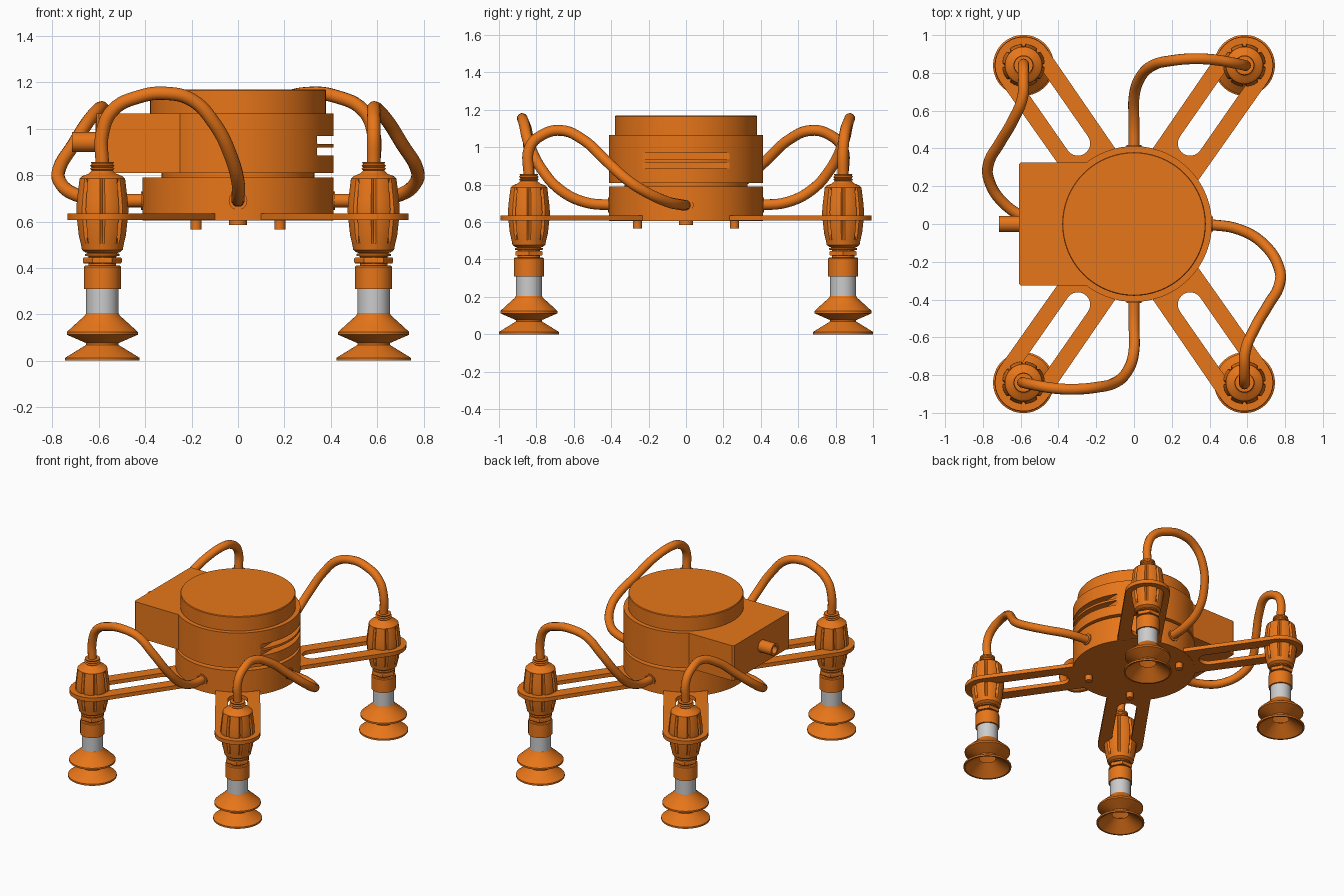
import bpy, bmesh, math
from mathutils import Matrix, Vector

if "Cube" in bpy.data.objects:
    bpy.data.objects.remove(bpy.data.objects["Cube"])

orange = bpy.data.materials.new("orange_plastic")
orange.diffuse_color = (0.8, 0.18, 0.01, 1)
orange.use_nodes = True
orange.node_tree.nodes["Principled BSDF"].inputs["Base Color"].default_value = orange.diffuse_color

LEG_X, LEG_Y = 0.585, 0.84
LEG_D = math.hypot(LEG_X, LEG_Y)
LEG_A = math.atan2(LEG_Y, LEG_X)


def finish(name, bm, mat=orange):
    bmesh.ops.remove_doubles(bm, verts=bm.verts, dist=1e-5)
    bmesh.ops.recalc_face_normals(bm, faces=bm.faces)
    me = bpy.data.meshes.new(name)
    bm.to_mesh(me)
    bm.free()
    ob = bpy.data.objects.new(name, me)
    bpy.context.collection.objects.link(ob)
    if mat:
        me.materials.append(mat)
    return ob


def smooth(ob, angle=30):
    bpy.ops.object.select_all(action='DESELECT')
    ob.select_set(True)
    bpy.context.view_layer.objects.active = ob
    bpy.ops.object.shade_smooth_by_angle(angle=math.radians(angle))
    return ob


def lathe(name, profile, segs=64, mat=orange, groove=None):
    """Spin (r, z) points about z; groove = (z0, z1, depth) cuts 8 flutes."""
    bm = bmesh.new()
    rings = []
    for i in range(segs):
        a = 2 * math.pi * i / segs
        ring = []
        for r, z in profile:
            if groove and groove[0] < z < groove[1] and i % (segs // 8) == 0:
                r -= groove[2]
            ring.append(bm.verts.new((r * math.cos(a), r * math.sin(a), z)))
        rings.append(ring)
    for i in range(segs):
        p, q = rings[i], rings[(i + 1) % segs]
        for k in range(len(profile) - 1):
            bm.faces.new((p[k], q[k], q[k + 1], p[k + 1]))
    return smooth(finish(name, bm, mat))


def prism(name, outline, depth, mat=orange):
    """Extrude a closed 3D outline along a vector."""
    bm = bmesh.new()
    f = bm.faces.new([bm.verts.new(p) for p in outline])
    ext = bmesh.ops.extrude_face_region(bm, geom=[f])
    bmesh.ops.translate(bm, vec=Vector(depth),
                        verts=[v for v in ext['geom'] if isinstance(v, bmesh.types.BMVert)])
    return finish(name, bm, mat)


def arc(cx, cy, r, a0, a1, n):
    return [(cx + r * math.cos(a0 + (a1 - a0) * i / n),
             cy + r * math.sin(a0 + (a1 - a0) * i / n)) for i in range(n + 1)]


# Round base with neck groove, and top cap
lathe("base_drum", [(0, .605), (.412, .605), (.412, .79), (.33, .79), (.33, .82), (0, .82)], 96)
lathe("top_cap", [(0, 1.05), (.38, 1.05), (.38, 1.165), (.376, 1.17), (0, 1.17)], 96)

# Housing: round drum merging into a square box on the left
half = math.pi - math.asin(.325 / .41)
outline = arc(0, 0, .412, -half, half, 80)
outline += [(-.60, .325), (-.61, .315), (-.61, -.315), (-.60, -.325)]
housing = prism("motor_housing", [(x, y, .81) for x, y in outline], (0, 0, .255))

# Two vent slots on the right side
for z in (.902, .952):
    pts = arc(.225, z, .017, -math.pi / 2, math.pi / 2, 8)
    pts += arc(-.225, z, .017, math.pi / 2, 3 * math.pi / 2, 8)
    cutter = prism("vent_cutter", [(.34, y, zz) for y, zz in pts], (.2, 0, 0), None)
    cutter.hide_render = True
    mod = housing.modifiers.new("vent", 'BOOLEAN')
    mod.operation, mod.solver, mod.object = 'DIFFERENCE', 'EXACT', cutter
    bpy.context.view_layer.objects.active = housing
    bpy.ops.object.modifier_apply(modifier="vent")
    bpy.data.objects.remove(cutter)
smooth(housing)

# Hollow air connector on the box end
conn = lathe("air_connector", [(.028, .06), (.028, .105), (.043, .105), (.043, -.01),
                               (0, -.01), (0, .06), (.028, .06)], 32)
conn.matrix_world = Matrix.Translation((-.61, 0, .943)) @ Matrix.Rotation(-math.pi / 2, 4, 'Y')

# Underside centre boss
lathe("centre_boss", [(0, .61), (.038, .61), (.038, .585), (0, .585)], 32)


def slotted_arm(name):
    """Flat bar along +x with a rounded tip and a long slot."""
    n, h = 16, math.pi / 2
    outer = arc(LEG_D, 0, .151, -h, h, n)
    outer += [(.37, .147 - .294 * i / n) for i in range(n + 1)]
    inner = arc(LEG_D, 0, .065, -h, h, n) + arc(.52, 0, .065, h, 3 * h, n)
    bm = bmesh.new()
    loops = [[bm.verts.new((x, y, z)) for x, y in pts]
             for pts, z in ((outer, .607), (outer, .635), (inner, .635), (inner, .607))]
    m = len(outer)
    for a in range(4):
        p, q = loops[a], loops[(a + 1) % 4]
        for i in range(m):
            j = (i + 1) % m
            bm.faces.new((p[i], p[j], q[j], q[i]))
    return smooth(finish(name, bm))


# Leg parts, modelled once at the origin
bellows = lathe("suction_cup", [
    (0, .19), (.05, .19), (.135, .118), (.055, .07), (.15, 0), (.161, 0), (.161, .012),
    (.07, .068), (.07, .076), (.153, .112), (.153, .124), (.125, .15), (.075, .195),
    (.07, .205), (0, .205)])
stem = lathe("grey_stem", [(0, .185), (.07, .195), (.07, .32), (0, .32)], 48, None)
gripper = lathe("leg_holder", [
    (0, .31), (.08, .31), (.08, .405), (.075, .41), (.06, .41), (.06, .45), (.075, .452),
    (.075, .46), (.062, .464), (.075, .468), (.088, .478), (.093, .505), (.102, .54),
    (.112, .63), (.113, .655), (.109, .70), (.101, .765), (.098, .785), (.085, .797),
    (.062, .805), (.052, .813), (.045, .82), (.053, .827), (.046, .834), (.053, .841),
    (.046, .848), (.05, .856), (0, .858)], groove=(.51, .78, .012))
nut = lathe("hex_nut", [(0, .42), (.08, .42), (.084, .425), (.084, .44), (.08, .445), (0, .445)], 6)
arm = slotted_arm("slotted_arm")
screw = lathe("arm_screw", [(0, .565), (.024, .565), (.024, .61), (0, .61)], 24)

# Place the parts at the four corners
k = .316 / LEG_D
for part in (bellows, stem, gripper, nut, arm, screw):
    for i, (sx, sy) in enumerate([(1, 1), (-1, 1), (-1, -1), (1, -1)]):
        ob = part if i == 0 else part.copy()
        if i:
            bpy.context.collection.objects.link(ob)
        if part is arm:
            ob.rotation_euler.z = math.atan2(sy * LEG_Y, sx * LEG_X)
        else:
            s = k if part is screw else 1
            ob.location = (sx * LEG_X * s, sy * LEG_Y * s, 0)


def hose(name, pts):
    cu = bpy.data.curves.new(name, 'CURVE')
    cu.dimensions = '3D'
    cu.bevel_depth, cu.bevel_resolution, cu.resolution_u = .029, 4, 6
    cu.use_fill_caps = True
    sp = cu.splines.new('BEZIER')
    sp.bezier_points.add(len(pts) - 1)
    for bp, p in zip(sp.bezier_points, pts):
        bp.co = p
        bp.handle_left_type = bp.handle_right_type = 'AUTO'
    cu.materials.append(orange)
    ob = bpy.data.objects.new(name, cu)
    bpy.context.collection.objects.link(ob)
    bpy.ops.object.select_all(action='DESELECT')
    ob.select_set(True)
    bpy.context.view_layer.objects.active = ob
    bpy.ops.object.convert(target='MESH')
    return smooth(bpy.context.view_layer.objects.active, 50)


# Vacuum hoses: two shapes, each repeated half a turn around
long_hose = [(-.585, -.84, .84), (-.585, -.84, .98), (-.54, -.85, 1.08), (-.42, -.87, 1.14),
             (-.315, -.875, 1.153), (-.2, -.865, 1.125), (-.1, -.84, 1.02), (-.03, -.77, .88),
             (0, -.67, .77), (0, -.54, .706), (0, -.38, .69)]
side_hose = [(.585, -.84, .84), (.585, -.835, 1.0), (.585, -.77, 1.065), (.59, -.67, 1.09),
             (.64, -.55, 1.04), (.71, -.43, .93), (.77, -.32, .83), (.77, -.24, .775),
             (.69, -.11, .712), (.56, -.03, .693), (.38, 0, .69)]
for name, pts in (("front_hose", long_hose), ("side_hose", side_hose)):
    hose(name, pts)
    hose(name + "_opposite", [(-x, -y, z) for x, y, z in pts])

# Hose port collars around the base
for i in range(4):
    port = lathe("hose_port", [(0, .40), (.04, .40), (.04, .418), (0, .418)], 32)
    port.matrix_world = (Matrix.Translation((0, 0, .69)) @ Matrix.Rotation(i * math.pi / 2, 4, 'Z')
                         @ Matrix.Rotation(math.pi / 2, 4, 'Y'))
